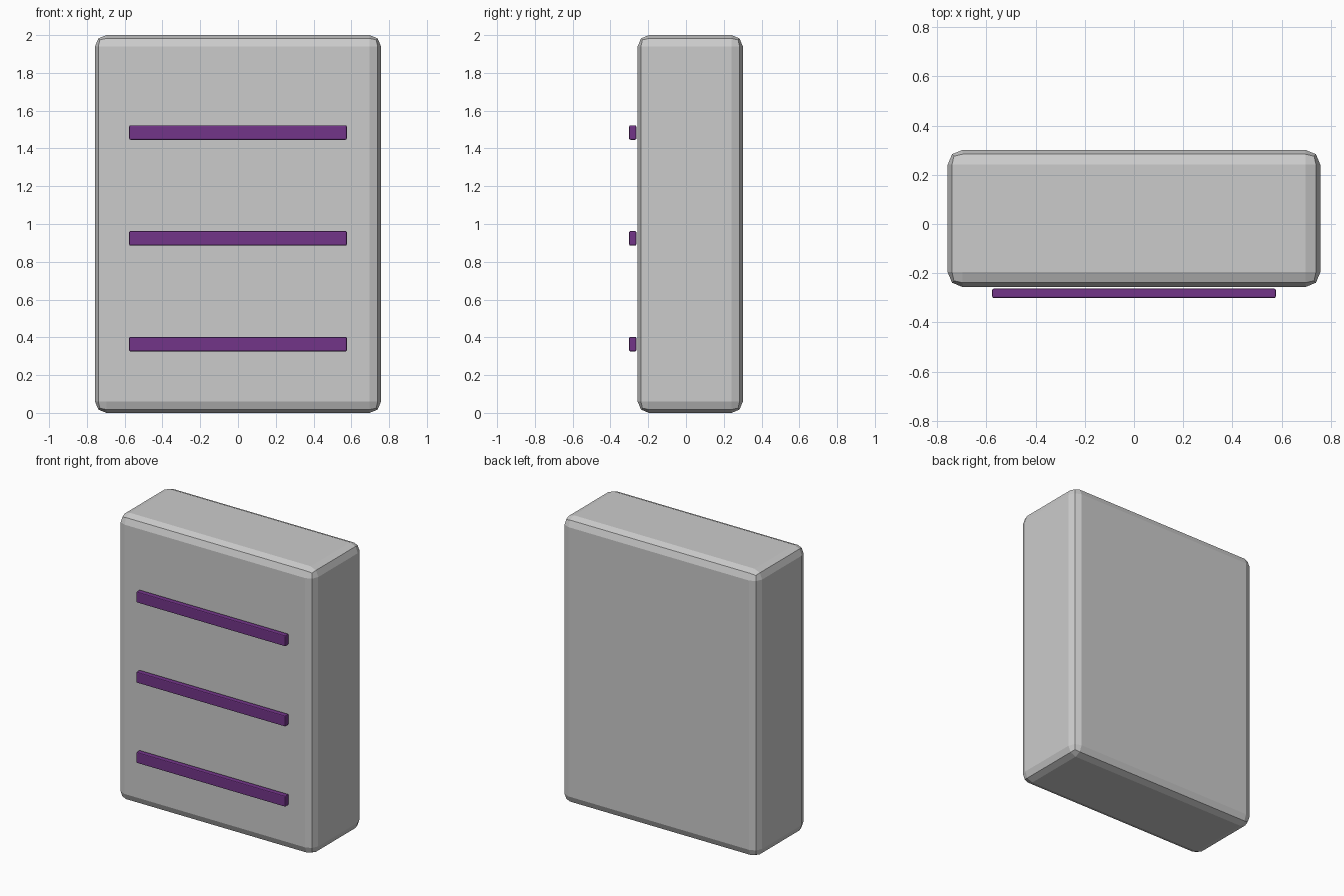
import bpy

if "Cube" in bpy.data.objects:
    bpy.data.objects.remove(bpy.data.objects["Cube"])


def rounded_box(name, size, centre, bevel):
    """Box with a two-segment bevel on every edge."""
    bpy.ops.mesh.primitive_cube_add(size=1, location=centre)
    box = bpy.context.object
    box.name = name
    box.scale = size
    bpy.ops.object.transform_apply(location=False, rotation=False, scale=True)
    mod = box.modifiers.new("edge_bevel", "BEVEL")
    mod.width = bevel
    mod.segments = 2
    mod.limit_method = 'ANGLE'
    return box


purple = bpy.data.materials.new("purple")
purple.diffuse_color = (0.17, 0.035, 0.25, 1)
purple.use_nodes = True
purple.node_tree.nodes["Principled BSDF"].inputs["Base Color"].default_value = purple.diffuse_color

# Main cabinet block
rounded_box("body", (1.514, 0.557, 2.0), (0, 0.0225, 1.0), 0.06)

# Three horizontal strips just in front of the face
for i in range(3):
    strip = rounded_box(f"front_strip_{i + 1}", (1.152, 0.038, 0.076),
                        (0, -0.282, 0.364 + 0.56 * i), 0.006)
    strip.data.materials.append(purple)
